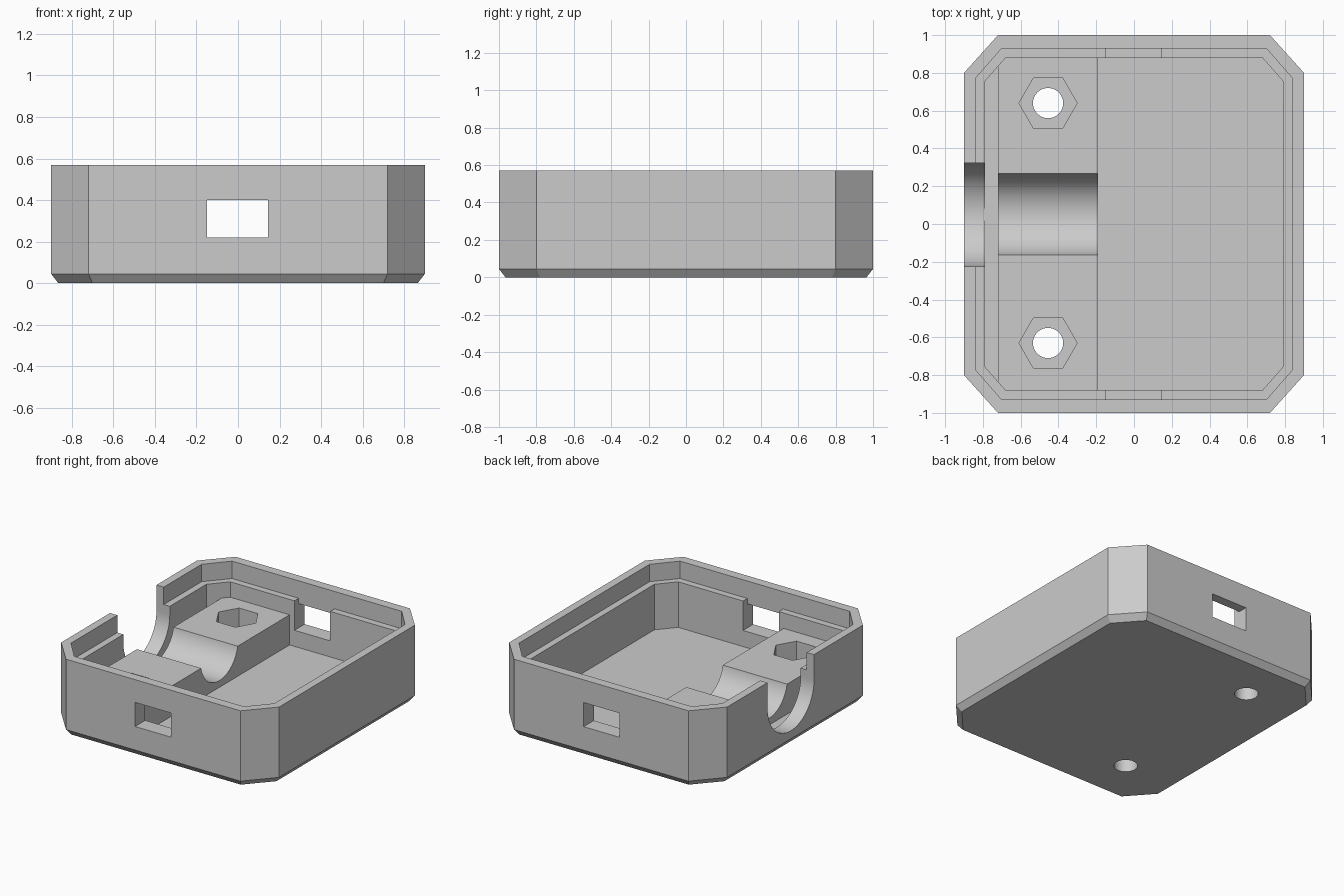
import bpy, bmesh, math
from mathutils import Matrix

if "Cube" in bpy.data.objects:
    bpy.data.objects.remove(bpy.data.objects["Cube"])

grey = bpy.data.materials.new("plain_grey")
grey.use_nodes = True
COLOUR = (0.6, 0.6, 0.6, 1)
grey.diffuse_color = COLOUR
grey.node_tree.nodes["Principled BSDF"].inputs["Base Color"].default_value = COLOUR


def make_object(name, bm):
    bmesh.ops.recalc_face_normals(bm, faces=bm.faces)
    mesh = bpy.data.meshes.new(name)
    bm.to_mesh(mesh)
    bm.free()
    obj = bpy.data.objects.new(name, mesh)
    bpy.context.collection.objects.link(obj)
    return obj


def octagon(hx, hy, cx, cy, z):
    """Rectangle with cut corners at height z."""
    quarter = [(hx, hy - cy), (hx - cx, hy)]
    pts = quarter + [(-x, y) for x, y in reversed(quarter)]
    pts += [(-x, -y) for x, y in pts]
    return [(x, y, z) for x, y in pts]


def loft(name, rings):
    bm = bmesh.new()
    loops = [[bm.verts.new(p) for p in ring] for ring in rings]
    for low, high in zip(loops, loops[1:]):
        for i in range(len(low)):
            j = (i + 1) % len(low)
            bm.faces.new((low[i], low[j], high[j], high[i]))
    bm.faces.new(loops[0])
    bm.faces.new(loops[-1])
    return make_object(name, bm)


def box(name, x, y, z):
    ring = lambda h: [(x[0], y[0], h), (x[1], y[0], h), (x[1], y[1], h), (x[0], y[1], h)]
    return loft(name, [ring(z[0]), ring(z[1])])


def prism(name, x, y, z0, z1, radius, sides):
    ring = lambda h: [(x + radius * math.cos(math.tau * i / sides),
                       y + radius * math.sin(math.tau * i / sides), h) for i in range(sides)]
    return loft(name, [ring(z0), ring(z1)])


def channel(name, x0, x1, y, z, radius, top):
    """U-shaped cutter running along x, open at the top."""
    steps = 40
    arc = [(y + radius * math.cos(math.pi * (1 + i / steps)),
            z + radius * math.sin(math.pi * (1 + i / steps))) for i in range(steps + 1)]
    arc += [(y + radius, top), (y - radius, top)]
    return loft(name, [[(x, a, b) for a, b in arc] for x in (x0, x1)])


def combine(target, other, operation):
    other.hide_render = True
    mod = target.modifiers.new("cut", 'BOOLEAN')
    mod.operation = operation
    mod.solver = 'EXACT'
    mod.object = other
    graph = bpy.context.evaluated_depsgraph_get()
    mesh = bpy.data.meshes.new_from_object(target.evaluated_get(graph))
    target.modifiers.clear()
    target.data = mesh
    bpy.data.objects.remove(other)


# Outer shell with a bevelled base
TOP, FLOOR, LEDGE = 0.57, 0.1, 0.44
case = loft("enclosure_base", [
    octagon(0.865, 0.965, 0.165, 0.185, 0),
    octagon(0.9, 1.0, 0.18, 0.2, 0.045),
    octagon(0.9, 1.0, 0.18, 0.2, TOP)])

# Cavity and the wider recess for the lid
combine(case, loft("cavity", [octagon(0.79, 0.88, 0.11, 0.125, z) for z in (FLOOR, 0.7)]), 'DIFFERENCE')
combine(case, loft("lid_recess", [octagon(0.84, 0.93, 0.14, 0.16, z) for z in (LEDGE, 0.7)]), 'DIFFERENCE')

# Clamp block with a rounded trough
block = box("clamp_block", (-0.72, -0.19), (-0.91, 0.91), (0.07, 0.325))
combine(block, channel("trough", -0.8, -0.1, 0.052, 0.37, 0.22, 0.6), 'DIFFERENCE')
combine(case, block, 'UNION')

# Round-bottomed opening in the side wall
combine(case, channel("side_opening", -1, -0.75, 0.05, 0.38, 0.274, 0.7), 'DIFFERENCE')

# Windows and the pockets behind them
combine(case, box("pocket", (-0.15, 0.145), (-0.93, 0.93), (0.22, 0.5)), 'DIFFERENCE')
combine(case, box("window", (-0.15, 0.145), (-1.1, 1.1), (0.22, 0.4)), 'DIFFERENCE')

# Bolt holes with hexagonal nut pockets
for y in (0.64, -0.63):
    combine(case, prism("nut_pocket", -0.455, y, 0.15, 0.5, 0.154, 6), 'DIFFERENCE')
    combine(case, prism("bolt_hole", -0.455, y, -0.1, 0.5, 0.08, 32), 'DIFFERENCE')

# Finish
case.data.materials.clear()
case.data.materials.append(grey)
for face in case.data.polygons:
    face.material_index = 0
bpy.ops.object.select_all(action='DESELECT')
case.select_set(True)
bpy.context.view_layer.objects.active = case
bpy.ops.object.shade_smooth_by_angle(angle=math.radians(25))
